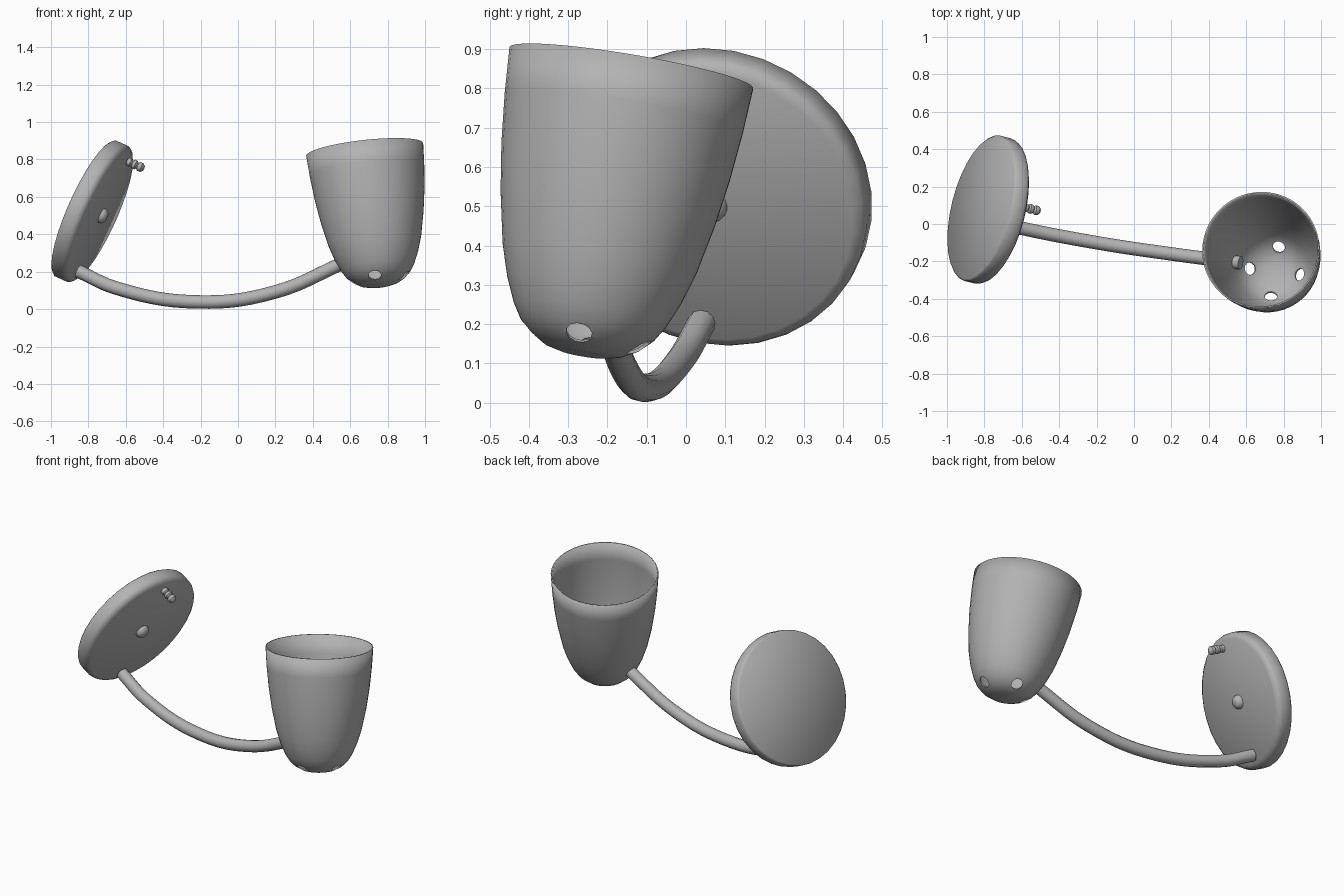
import bpy, bmesh, math
from mathutils import Vector, Matrix

if "Cube" in bpy.data.objects:
    bpy.data.objects.remove(bpy.data.objects["Cube"])

grey = bpy.data.materials.new("satin_grey")
grey.use_nodes = True
GREY = (0.45, 0.45, 0.45, 1)
grey.diffuse_color = GREY
grey.node_tree.nodes["Principled BSDF"].inputs["Base Color"].default_value = GREY


def place(origin, axis):
    """Matrix that moves local z onto the axis at the origin."""
    turn = Vector(axis).to_track_quat("Z", "Y").to_matrix().to_4x4()
    return Matrix.Translation(origin) @ turn


def finish(obj, angle=40):
    obj.data.materials.append(grey)
    bpy.ops.object.select_all(action="DESELECT")
    obj.select_set(True)
    bpy.context.view_layer.objects.active = obj
    bpy.ops.object.shade_smooth_by_angle(angle=math.radians(angle))
    return obj


def lathe(name, profile, origin, axis, steps=32, angle=40):
    """Spin (radius, height) points around the axis."""
    bm = bmesh.new()
    verts = [bm.verts.new((r, 0, h)) for r, h in profile]
    edges = [bm.edges.new(pair) for pair in zip(verts, verts[1:])]
    bmesh.ops.spin(bm, geom=verts + edges, cent=(0, 0, 0), axis=(0, 0, 1),
                   angle=math.tau, steps=steps)
    bmesh.ops.remove_doubles(bm, verts=bm.verts, dist=0.0005)
    bmesh.ops.recalc_face_normals(bm, faces=bm.faces)
    mesh = bpy.data.meshes.new(name)
    bm.to_mesh(mesh)
    bm.free()
    obj = bpy.data.objects.new(name, mesh)
    bpy.context.collection.objects.link(obj)
    obj.matrix_world = place(origin, axis)
    return finish(obj, angle)


# Wall plate with a softened front rim
normal = Vector((0.889, -0.222, -0.4)).normalized()
centre = Vector((-0.775, 0.075, 0.52))
lathe("wall_plate", [(0, -0.05), (0.39, -0.05), (0.4, -0.04), (0.4, 0.02),
                     (0.392, 0.037), (0.37, 0.05), (0, 0.05)], centre, normal, angle=50)

# Domed centre button
lathe("centre_button", [(0.042, 0), (0.04, 0.015), (0.028, 0.03), (0, 0.036)],
      centre + normal * 0.049, normal, 20)

# Grooved switch peg
lathe("switch_peg", [(0.022, 0), (0.022, 0.02), (0.015, 0.027), (0.025, 0.034),
                     (0.025, 0.05), (0.015, 0.058), (0.025, 0.066), (0.025, 0.085),
                     (0.014, 0.096), (0, 0.098)],
      Vector((-0.59, 0.09, 0.79)), normal, 16)

# Curved arm
curve = bpy.data.curves.new("arm_path", "CURVE")
curve.dimensions = "3D"
curve.bevel_depth = 0.036
curve.bevel_resolution = 4
curve.resolution_u = 10
curve.use_fill_caps = True
path = [(-0.855, 0.04, 0.203), (-0.65, -0.012, 0.112), (-0.2, -0.1, 0.038),
        (0.2, -0.16, 0.092), (0.57, -0.208, 0.25)]
spline = curve.splines.new("BEZIER")
spline.bezier_points.add(len(path) - 1)
for point, co in zip(spline.bezier_points, path):
    point.co = co
    point.handle_left_type = point.handle_right_type = "AUTO"
arm = bpy.data.objects.new("arm", curve)
bpy.context.collection.objects.link(arm)
bpy.ops.object.select_all(action="DESELECT")
arm.select_set(True)
bpy.context.view_layer.objects.active = arm
bpy.ops.object.convert(target="MESH")
finish(bpy.context.object)

# Bell shade with a thin wall
up = Vector((-0.108, 0.165, 0.98)).normalized()
base = Vector((0.758, -0.262, 0.122))
shade = lathe("shade", [(0, 0), (0.06, 0.002), (0.1, 0.012), (0.14, 0.034),
                        (0.172, 0.065), (0.197, 0.105), (0.225, 0.17), (0.25, 0.25),
                        (0.277, 0.38), (0.295, 0.5), (0.308, 0.63), (0.315, 0.745)],
              base, up, 48)
wall = shade.modifiers.new("wall", "SOLIDIFY")
wall.thickness = 0.008
wall.offset = -1

# Four vent holes around the foot of the shade
for k in range(4):
    turn = math.radians(-8 + 90 * k)
    out = Vector((math.cos(turn), math.sin(turn), 0))
    out = (out - up * out.dot(up)).normalized()
    spot = base + out * 0.143 + up * 0.036
    bpy.ops.mesh.primitive_cylinder_add(vertices=12, radius=0.034, depth=0.1)
    cutter = bpy.context.object
    cutter.name = f"vent_cutter_{k + 1}"
    cutter.matrix_world = place(spot, out - up)
    cutter.hide_render = True
    cutter.hide_set(True)
    cut = shade.modifiers.new(f"vent_{k + 1}", "BOOLEAN")
    cut.operation = "DIFFERENCE"
    cut.solver = "EXACT"
    cut.object = cutter
